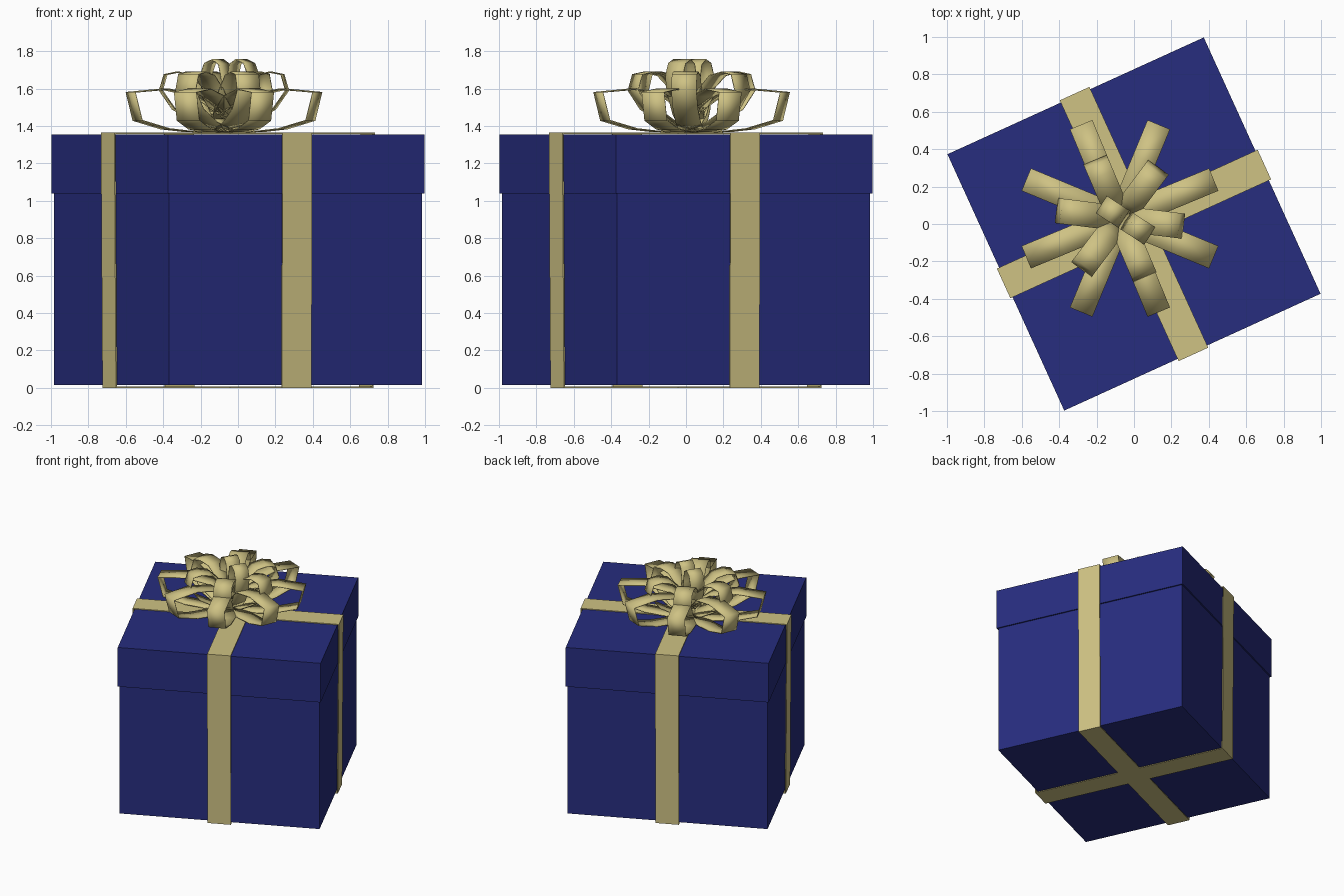
import bpy, bmesh
from math import radians
from mathutils import Matrix, Vector

if "Cube" in bpy.data.objects:
    bpy.data.objects.remove(bpy.data.objects["Cube"])

TURN = radians(24.5)
BOW = Vector((-0.075, 0.03, 0))


def material(name, rgb):
    m = bpy.data.materials.new(name)
    m.diffuse_color = (*rgb, 1)
    m.use_nodes = True
    m.node_tree.nodes["Principled BSDF"].inputs["Base Color"].default_value = m.diffuse_color
    return m


blue = material("blue_paper", (0.02, 0.026, 0.21))
gold = material("gold_ribbon", (0.62, 0.54, 0.23))


def finish(bm, name, mat, smooth=None):
    bmesh.ops.recalc_face_normals(bm, faces=bm.faces)
    me = bpy.data.meshes.new(name)
    bm.to_mesh(me)
    bm.free()
    me.materials.append(mat)
    ob = bpy.data.objects.new(name, me)
    bpy.context.collection.objects.link(ob)
    if smooth:
        bpy.context.view_layer.objects.active = ob
        ob.select_set(True)
        bpy.ops.object.shade_smooth_by_angle(angle=radians(smooth))
        ob.select_set(False)
    return ob


def box(name, half, z0, z1):
    bm = bmesh.new()
    bmesh.ops.create_cube(bm, size=1)
    for v in bm.verts:
        v.co = (v.co.x * 2 * half, v.co.y * 2 * half, z0 + (v.co.z + 0.5) * (z1 - z0))
    bm.transform(Matrix.Rotation(TURN, 4, 'Z'))
    return finish(bm, name, blue)


def strip(name, points, width, angle, origin, closed=False, thick=0.006, smooth=None):
    """Ribbon swept along a (radius, height) profile and turned about z."""
    bm = bmesh.new()
    rows = [[bm.verts.new((r, s * width / 2, z)) for s in (-1, 1)] for r, z in points]
    pairs = list(zip(rows, rows[1:]))
    if closed:
        pairs.append((rows[-1], rows[0]))
    for a, b in pairs:
        bm.faces.new((a[0], b[0], b[1], a[1]))
    bm.transform(Matrix.Translation(origin) @ Matrix.Rotation(angle, 4, 'Z'))
    ob = finish(bm, name, gold, smooth)
    mod = ob.modifiers.new("thickness", 'SOLIDIFY')
    mod.thickness = thick
    mod.offset = -1 if closed else 0
    return ob


# Box and overhanging lid
box("box_body", 0.743, 0.015, 1.10)
box("box_lid", 0.753, 1.04, 1.355)

# Two ribbons wrapped round the whole box
wrap = [(-0.757, 0), (0.757, 0), (0.766, 1.364), (-0.766, 1.364)]
for i in range(2):
    strip(f"wrap_ribbon_{i + 1}", wrap, 0.174, TURN + radians(90 * i),
          Vector(), closed=True, thick=0.009)

# Bow tiers: name, loop count, first angle, width, profile
tiers = [
    ("outer_loop", 8, 22.5, 0.13,
     [(0, 1.368), (0.2, 1.37), (0.34, 1.385), (0.50, 1.43), (0.54, 1.58),
      (0.34, 1.597), (0.15, 1.56), (0, 1.46)]),
    ("middle_loop", 6, -7, 0.135,
     [(0, 1.375), (0.15, 1.42), (0.27, 1.49), (0.34, 1.59), (0.315, 1.675),
      (0.25, 1.688), (0.17, 1.67), (0.09, 1.59), (0, 1.44)]),
    ("top_loop", 2, -33, 0.11,
     [(0, 1.38), (0.08, 1.46), (0.14, 1.58), (0.152, 1.67), (0.125, 1.735),
      (0.075, 1.755), (0.035, 1.73), (0.015, 1.64), (0, 1.45)]),
]
for name, count, start, width, profile in tiers:
    for i in range(count):
        origin = BOW + (Vector((0.03, -0.01, 0)) if name == "top_loop" else Vector())
        strip(f"{name}_{i + 1}", profile, width,
              radians(start + 360 / count * i), origin, smooth=40)
